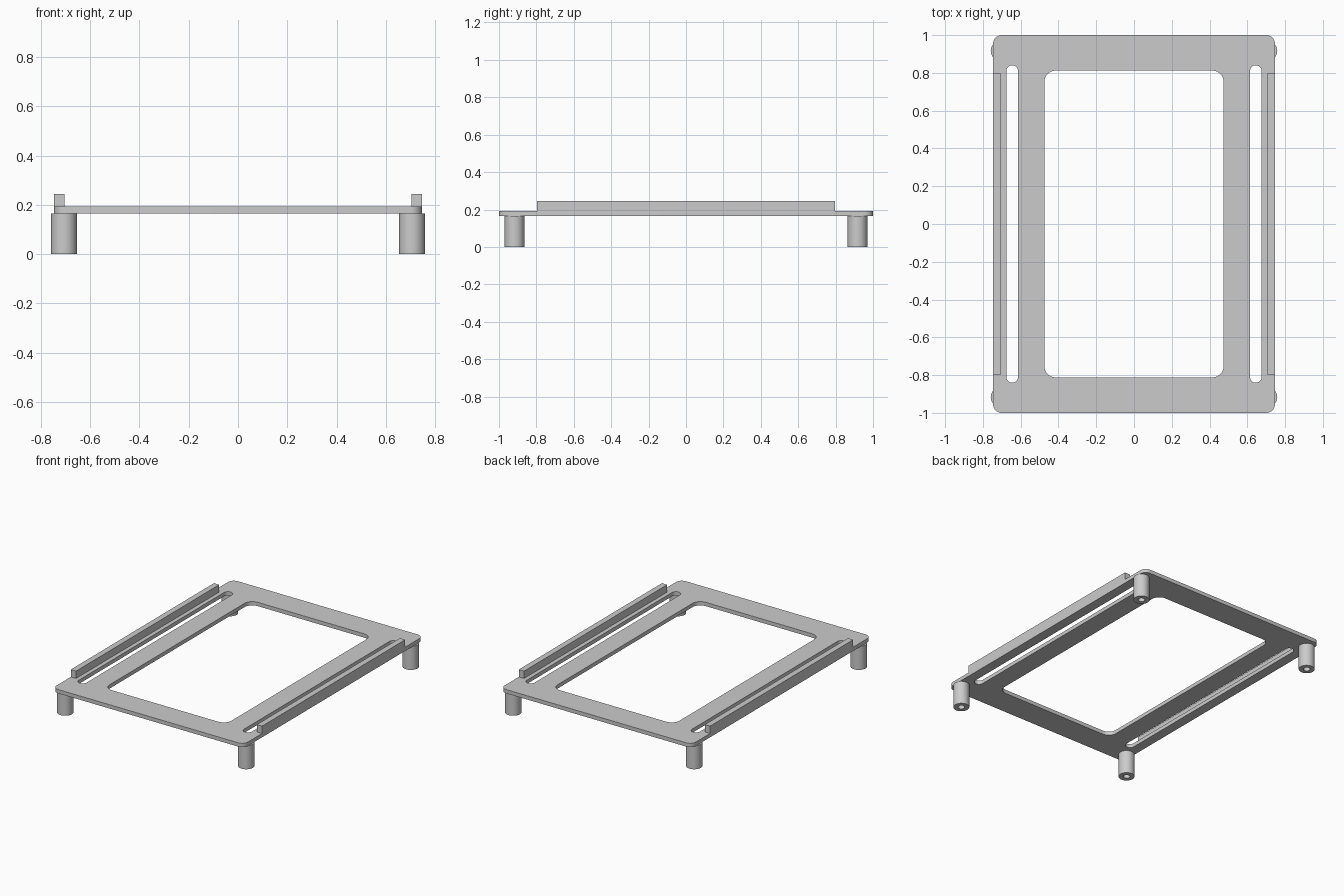
import bpy
import bmesh
from math import sin, cos, pi
from mathutils import Vector

PLATE_BOTTOM, PLATE_TOP, RAIL_TOP = 0.166, 0.193, 0.245
HALF_WIDTH = 0.746

default_cube = bpy.data.objects.get("Cube")
if default_cube:
    bpy.data.objects.remove(default_cube, do_unlink=True)

grey = bpy.data.materials.new("plain grey")
grey.use_nodes = True
colour = (0.6, 0.6, 0.6, 1)
grey.diffuse_color = colour
grey.node_tree.nodes["Principled BSDF"].inputs["Base Color"].default_value = colour


def finish(name, bm, location=(0, 0, 0)):
    bmesh.ops.recalc_face_normals(bm, faces=bm.faces)
    mesh = bpy.data.meshes.new(name)
    bm.to_mesh(mesh)
    bm.free()
    mesh.materials.append(grey)
    obj = bpy.data.objects.new(name, mesh)
    obj.location = location
    bpy.context.collection.objects.link(obj)
    bpy.ops.object.select_all(action="DESELECT")
    obj.select_set(True)
    bpy.context.view_layer.objects.active = obj
    bpy.ops.object.shade_smooth_by_angle(angle=pi / 6)
    return obj


def rounded_loop(bm, cx, half_x, half_y, radius, steps=10):
    """Closed edge loop of a rectangle with round corners."""
    verts = []
    for quarter, (sx, sy) in enumerate([(1, 1), (-1, 1), (-1, -1), (1, -1)]):
        for i in range(steps + 1):
            a = (quarter + i / steps) * pi / 2
            x = cx + sx * (half_x - radius) + radius * cos(a)
            y = sy * (half_y - radius) + radius * sin(a)
            verts.append(bm.verts.new((x, y, PLATE_BOTTOM)))
    for i, v in enumerate(verts):
        bm.edges.new((v, verts[(i + 1) % len(verts)]))


# Base plate with a large window and two long slots
bm = bmesh.new()
rounded_loop(bm, 0, HALF_WIDTH, 1.0, 0.045)
rounded_loop(bm, 0, 0.475, 0.812, 0.06)
for side in (-1, 1):
    rounded_loop(bm, side * 0.645, 0.031, 0.84, 0.0305)
bmesh.ops.triangle_fill(bm, edges=bm.edges[:], use_beauty=True, normal=Vector((0, 0, 1)))
extruded = bmesh.ops.extrude_face_region(bm, geom=bm.faces[:], use_keep_orig=True)
top = [g for g in extruded["geom"] if isinstance(g, bmesh.types.BMVert)]
bmesh.ops.translate(bm, verts=top, vec=(0, 0, PLATE_TOP - PLATE_BOTTOM))
finish("base_plate", bm)

# Upright rails flush with the outer long edges
for side, label in ((1, "left"), (-1, "right")):
    bm = bmesh.new()
    bmesh.ops.create_cube(bm, size=1)
    bmesh.ops.scale(bm, verts=bm.verts, vec=(0.041, 1.595, RAIL_TOP - PLATE_TOP))
    finish(label + "_rail", bm,
           (side * (HALF_WIDTH - 0.0205), 0, (RAIL_TOP + PLATE_TOP) / 2))

# Round legs, each with a blind screw hole in its foot
leg_profile = [(0, 0.15), (0.022, 0.15), (0.022, 0), (0.0525, 0),
               (0.0525, PLATE_BOTTOM), (0, PLATE_BOTTOM)]
for side, label in ((1, "left"), (-1, "right")):
    for end, place in ((-1, "front"), (1, "back")):
        bm = bmesh.new()
        points = [bm.verts.new((r, 0, z)) for r, z in leg_profile]
        edges = [bm.edges.new(pair) for pair in zip(points, points[1:])]
        bmesh.ops.spin(bm, geom=points + edges, cent=(0, 0, 0), axis=(0, 0, 1),
                       angle=2 * pi, steps=40)
        bmesh.ops.remove_doubles(bm, verts=bm.verts, dist=0.0001)
        finish(f"{place}_{label}_leg", bm, (side * 0.706, end * 0.917, 0))
